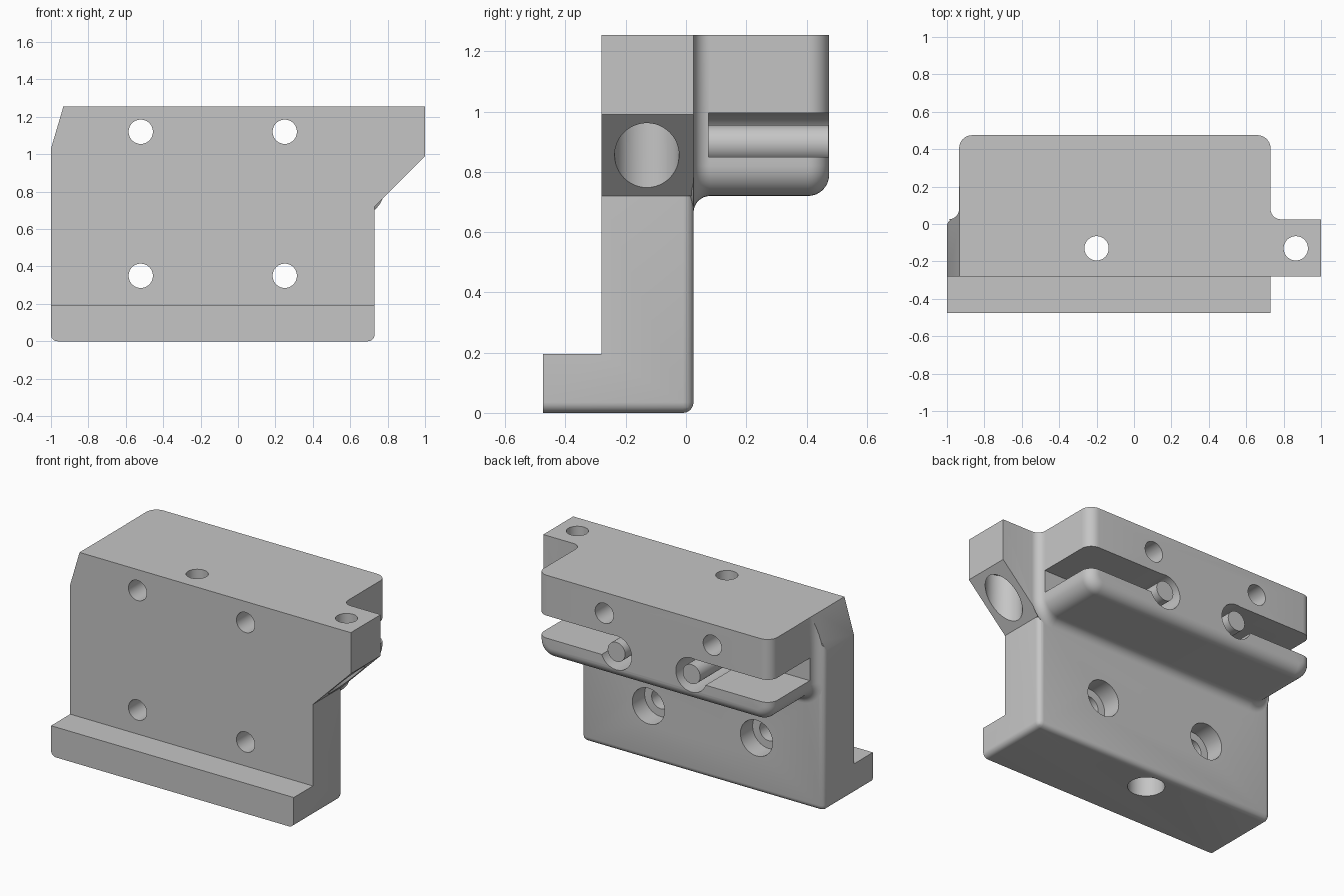
import bpy, bmesh
from math import sin, cos, pi
from mathutils import Matrix, Vector

if "Cube" in bpy.data.objects:
    bpy.data.objects.remove(bpy.data.objects["Cube"])

TOP, LEFT, RIGHT = 1.255, -0.935, 0.73
FRONT, BACK, REAR = -0.28, 0.025, 0.475

grey = bpy.data.materials.new("plain grey")
grey.use_nodes = True
colour = (0.56, 0.56, 0.56, 1)
grey.diffuse_color = colour
grey.node_tree.nodes["Principled BSDF"].inputs["Base Color"].default_value = colour


def finish(name, bm):
    bmesh.ops.recalc_face_normals(bm, faces=bm.faces)
    mesh = bpy.data.meshes.new(name)
    bm.to_mesh(mesh)
    bm.free()
    mesh.materials.append(grey)
    obj = bpy.data.objects.new(name, mesh)
    bpy.context.collection.objects.link(obj)
    return obj


def loft(sections):
    """Skin a list of equal-length point rings and cap the ends."""
    bm = bmesh.new()
    rings = [[bm.verts.new(p) for p in ring] for ring in sections]
    n = len(rings[0])
    for a, b in zip(rings, rings[1:]):
        for i in range(n):
            j = (i + 1) % n
            bm.faces.new((a[i], a[j], b[j], b[i]))
    bm.faces.new(rings[0])
    bm.faces.new(rings[-1])
    return bm


def prism_y(name, outline, y0, y1):
    return finish(name, loft([[(x, y, z) for x, z in outline] for y in (y0, y1)]))


def box(name, x0, x1, y0, y1, z0, z1):
    return prism_y(name, [(x0, z0), (x1, z0), (x1, z1), (x0, z1)], y0, y1)


def cylinder(name, start, end, radius):
    a, b = Vector(start), Vector(end)
    turn = (b - a).to_track_quat('Z', 'Y').to_matrix().to_4x4()
    bm = bmesh.new()
    bmesh.ops.create_cone(bm, cap_ends=True, segments=48, radius1=radius, radius2=radius,
                          depth=(b - a).length, matrix=Matrix.Translation((a + b) / 2) @ turn)
    return finish(name, bm)


def combine(obj, tool, operation):
    tool.hide_render = True
    mod = obj.modifiers.new(operation, 'BOOLEAN')
    mod.operation, mod.solver, mod.object = operation, 'EXACT', tool
    bpy.context.view_layer.objects.active = obj
    bpy.ops.object.modifier_apply(modifier=mod.name)
    bpy.data.objects.remove(tool)


# Upright plate with a foot along its front, softened at the back and bottom
profile = [(-REAR, 0), (BACK, 0), (BACK, TOP), (FRONT, TOP), (FRONT, 0.195), (-REAR, 0.195)]
bm = loft([[(x, y, z) for y, z in profile] for x in (-1, RIGHT)])


def softened(edge):
    a, b = (v.co for v in edge.verts)
    along_x = abs(a.x - b.x) > 0.1
    at_back = min(a.y, b.y) > 0
    at_bottom = max(a.z, b.z) < 0.01
    if along_x:
        return at_back and at_bottom
    return at_back or at_bottom


bmesh.ops.bevel(bm, geom=[e for e in bm.edges if softened(e)], offset=0.035,
                segments=6, profile=0.5, affect='EDGES')
body = finish("bracket_body", bm)

# Side ear with a sloping underside
combine(body, prism_y("ear", [(0.6, 0.72), (RIGHT, 0.72), (1, 0.99), (1, TOP), (0.6, TOP)],
                      FRONT, BACK), 'UNION')


# Rear block: flared where it meets the plate, rounded at its far end
def block_section(y, grow):
    radius = 0.1 + grow
    steps = [i * pi / 16 for i in range(9)]
    xl, xr, zc = LEFT + 0.1, RIGHT - 0.1, 0.82
    ring = [(LEFT - grow, y, TOP)]
    ring += [(xl - radius * cos(t), y, zc - radius * sin(t)) for t in steps]
    ring += [(xr + radius * sin(t), y, zc - radius * cos(t)) for t in steps]
    return ring + [(RIGHT + grow, y, TOP)]


flare, rounding = 0.055, 0.07
angles = [i * pi / 16 for i in range(9)]
sections = [block_section(-0.05, -0.08)]
sections += [block_section(BACK + flare * (1 - cos(t)), flare * (1 - sin(t))) for t in angles]
sections += [block_section(REAR - rounding * (1 - sin(t)), -rounding * (1 - cos(t)))
             for t in angles]
combine(body, finish("rear_block", loft(sections)), 'UNION')

# Slanted upper corner
combine(body, prism_y("corner_cut", [(-1.013, 0.986), (-0.922, 1.294), (-1.2, 1.294),
                                     (-1.2, 0.986)], -0.4, 0.2), 'DIFFERENCE')

# Bolt holes through the front, the lower pair counterbored from behind
for x in (-0.52, 0.25):
    for z in (0.35, 1.12):
        combine(body, cylinder("bolt_hole", (x, -0.6, z), (x, 0.6, z), 0.065), 'DIFFERENCE')
    combine(body, cylinder("counterbore", (x, -0.1, 0.35), (x, 0.2, 0.35), 0.115), 'DIFFERENCE')

# Vertical bolt holes, counterbored from below
for x in (-0.2, 0.865):
    combine(body, cylinder("bolt_hole", (x, -0.13, -0.1), (x, -0.13, 1.4), 0.065), 'DIFFERENCE')
    combine(body, cylinder("counterbore", (x, -0.13, -0.1), (x, -0.13, 1.06), 0.107),
            'DIFFERENCE')

# Side slots ending in round pockets, each with a pin
for side, x, outer in (("right", -0.37, -1.1), ("left", 0.165, 0.9)):
    combine(body, box("slot", min(x, outer), max(x, outer), 0.075, 0.6, 0.85, 0.995),
            'DIFFERENCE')
    combine(body, cylinder("pocket", (x, 0.075, 0.888), (x, 0.6, 0.888), 0.11), 'DIFFERENCE')
    pin = cylinder(side + "_pin", (x, 0.06, 0.893), (x, REAR - 0.002, 0.893), 0.062)

# Smooth rounded surfaces, keep hard edges
for obj in bpy.data.objects:
    if obj.type == 'MESH' and grey.name in obj.data.materials:
        bpy.ops.object.select_all(action='DESELECT')
        obj.select_set(True)
        bpy.context.view_layer.objects.active = obj
        bpy.ops.object.shade_smooth_by_angle(angle=pi / 6)
